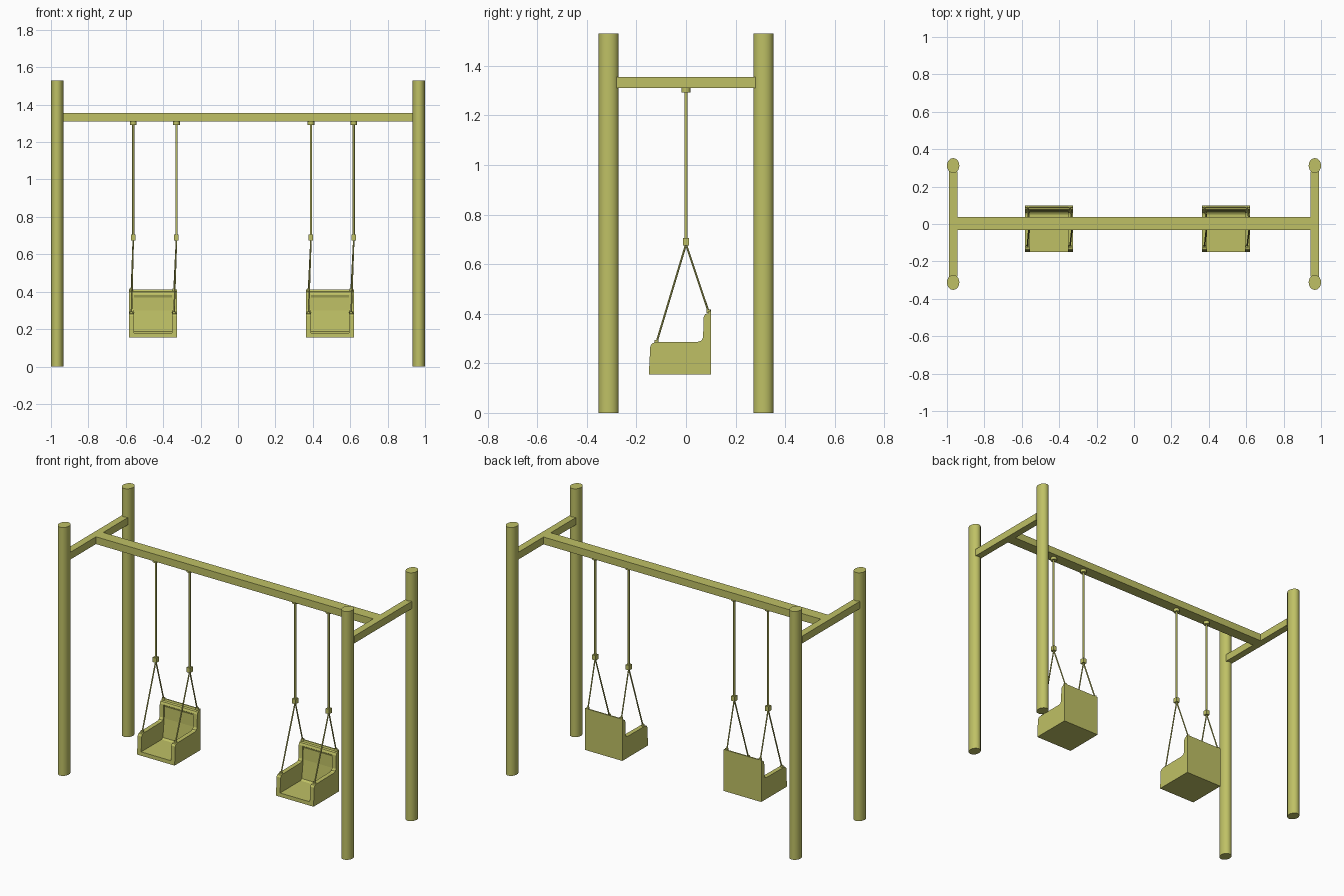
import bpy, bmesh
from mathutils import Vector

if "Cube" in bpy.data.objects:
    bpy.data.objects.remove(bpy.data.objects["Cube"])

mat = bpy.data.materials.new("olive_paint")
mat.diffuse_color = (0.52, 0.53, 0.13, 1)
mat.use_nodes = True
mat.node_tree.nodes["Principled BSDF"].inputs["Base Color"].default_value = mat.diffuse_color


def finish(ob, name, smooth=False):
    ob.name = name
    ob.data.materials.append(mat)
    if smooth:
        bpy.ops.object.shade_smooth_by_angle(angle=0.6)
    return ob


def box(name, lo, hi):
    lo, hi = Vector(lo), Vector(hi)
    bpy.ops.mesh.primitive_cube_add(size=1, location=(lo + hi) / 2)
    ob = bpy.context.object
    for v in ob.data.vertices:
        v.co *= hi - lo
    return finish(ob, name)


def rod(name, a, b, r, sides=12, ry=None):
    a, b = Vector(a), Vector(b)
    bpy.ops.mesh.primitive_cylinder_add(vertices=sides, radius=1, depth=(b - a).length,
                                        location=(a + b) / 2)
    ob = bpy.context.object
    ob.rotation_euler = (b - a).to_track_quat('Z', 'Y').to_euler()
    for v in ob.data.vertices:
        v.co.x *= r
        v.co.y *= ry or r
    return finish(ob, name, True)


def prism(name, profile, x0, x1):
    """Extrude a (y, z) outline along x."""
    bm = bmesh.new()
    face = bm.faces.new([bm.verts.new((x0, y, z)) for y, z in profile])
    ext = bmesh.ops.extrude_face_region(bm, geom=[face])["geom"]
    bmesh.ops.translate(bm, vec=(x1 - x0, 0, 0),
                        verts=[g for g in ext if isinstance(g, bmesh.types.BMVert)])
    bmesh.ops.recalc_face_normals(bm, faces=bm.faces)
    me = bpy.data.meshes.new(name)
    bm.to_mesh(me)
    bm.free()
    ob = bpy.data.objects.new(name, me)
    bpy.context.collection.objects.link(ob)
    return finish(ob, name)


# Frame: posts, end crossbars and main beam
for sx in (-1, 1):
    for sy in (-1, 1):
        p = (sx * 0.967, sy * 0.312)
        rod("post", (*p, 0), (*p, 1.53), 0.033, 32, 0.04)
    box("end_crossbar", (sx * 0.967 - 0.022, -0.28, 1.31), (sx * 0.967 + 0.022, 0.28, 1.355))
box("main_beam", (-0.946, -0.033, 1.31), (0.946, 0.037, 1.355))

# Seat side outline, and the hollow between the arms
OUTER = [(-0.15, 0.155), (-0.144, 0.27), (-0.136, 0.281), (-0.12, 0.285), (0.05, 0.287),
         (0.062, 0.292), (0.069, 0.305), (0.071, 0.385), (0.077, 0.398), (0.088, 0.402),
         (0.092, 0.411), (0.1, 0.411), (0.1, 0.155)]
INNER = [(-0.3, 0.178), (0.05, 0.178), (0.063, 0.186), (0.076, 0.3), (0.077, 0.37),
         (0.068, 0.39), (-0.3, 0.39)]

for seat_x, rope_xs in ((-0.455, (-0.56, -0.329)), (0.492, (0.39, 0.619))):
    # Bucket seat
    seat = prism("seat", OUTER, seat_x - 0.128, seat_x + 0.128)
    cutter = prism("seat_cutter", INNER, seat_x - 0.101, seat_x + 0.101)
    cutter.hide_render = True
    cutter.hide_set(True)
    mod = seat.modifiers.new("hollow", 'BOOLEAN')
    mod.object = cutter
    mod.solver = 'EXACT'

    # Hanging rods, clamps and the split ropes down to the seat
    for x, end_x in zip(rope_xs, (seat_x - 0.115, seat_x + 0.113)):
        rod("hanger_plate", (x, 0, 1.292), (x, 0, 1.312), 0.018, 16)
        rod("hanging_rod", (x, 0, 0.69), (x, 0, 1.3), 0.006)
        box("clamp", (x - 0.012, -0.013, 0.675), (x + 0.012, 0.013, 0.705))
        for y, z in ((-0.119, 0.284), (0.091, 0.408)):
            rod("split_rope", (x, 0, 0.68), (end_x, y, z), 0.004, 8)
            rod("rope_anchor", (end_x, y, z - 0.005), (end_x, y, z + 0.01), 0.009, 12)
